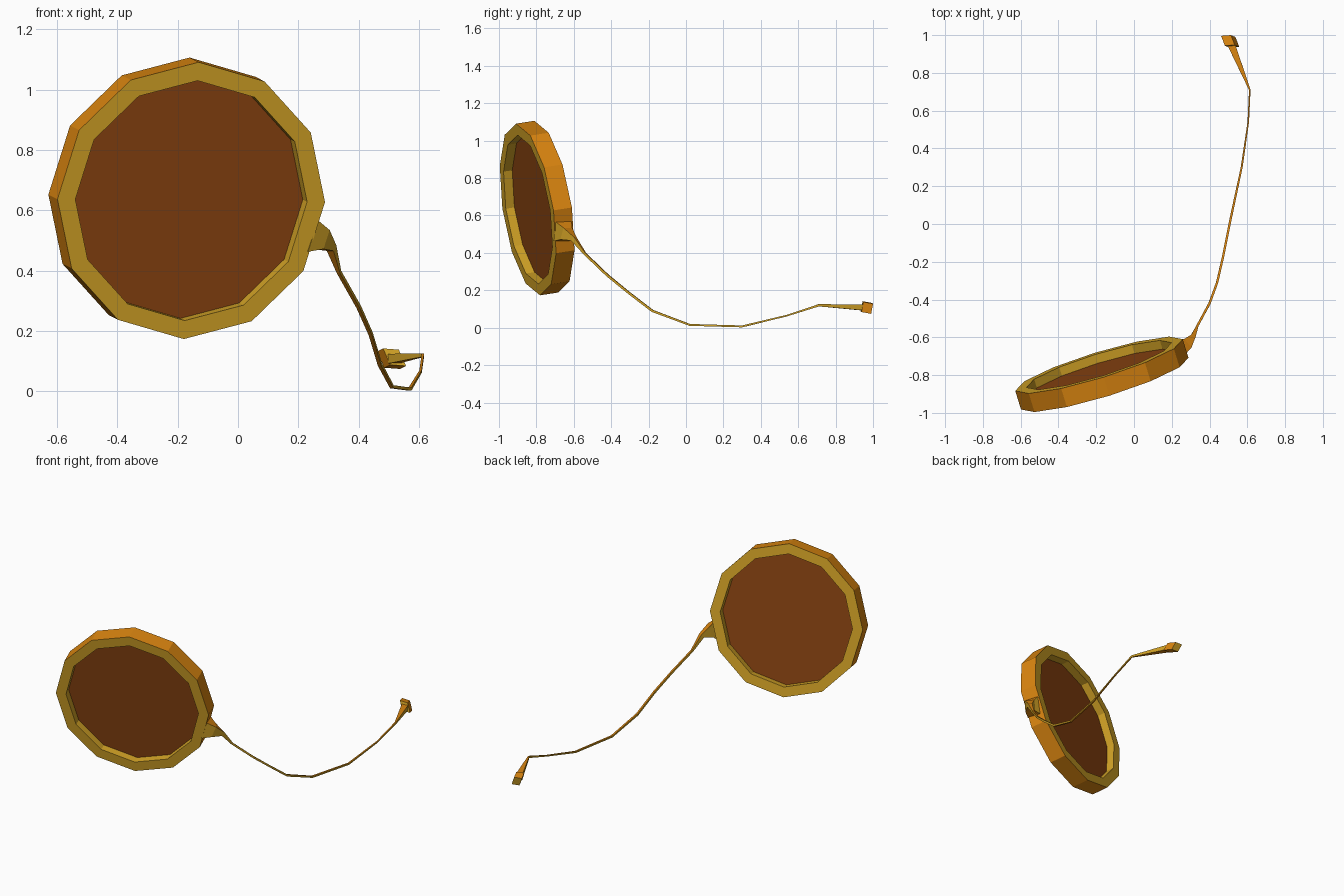
import bpy, bmesh, math
from mathutils import Vector, Matrix

if "Cube" in bpy.data.objects:
    bpy.data.objects.remove(bpy.data.objects["Cube"])


def material(name, rgb):
    m = bpy.data.materials.new(name)
    m.diffuse_color = (*rgb, 1)
    m.use_nodes = True
    m.node_tree.nodes["Principled BSDF"].inputs["Base Color"].default_value = m.diffuse_color
    return m


GOLD = material("gold", (0.64, 0.36, 0.019))
ORANGE = material("orange", (0.70, 0.235, 0.005))
BROWN = material("brown glass", (0.25, 0.056, 0.0055))


def finish(name, bm, mats):
    bmesh.ops.recalc_face_normals(bm, faces=bm.faces)
    mesh = bpy.data.meshes.new(name)
    bm.to_mesh(mesh)
    bm.free()
    for m in mats:
        mesh.materials.append(m)
    ob = bpy.data.objects.new(name, mesh)
    bpy.context.collection.objects.link(ob)
    return ob


def bridge(bm, a, b, mats):
    """Quads between two closed loops; mats cycles over the sides."""
    n = len(a)
    for i in range(n):
        j = (i + 1) % n
        f = bm.faces.new((a[i], a[j], b[j], b[i]))
        f.material_index = mats[i % len(mats)]


# Tilted frame of the eyepiece: local z is the front direction
normal = Vector((0.29, -0.945, -0.148)).normalized()
up = Vector((0.053, -0.138, 0.989))
up = (up - normal * up.dot(normal)).normalized()
side = up.cross(normal)
frame = Matrix((side, up, normal)).transposed().to_4x4()
frame.translation = (-0.155, -0.845, 0.632)

SIDES, DEPTH, R_OUT, R_IN = 12, 0.104, 0.464, 0.402


def circle(bm, r, z):
    return [bm.verts.new(frame @ Vector((r * math.cos(a), r * math.sin(a), z)))
            for a in (2 * math.pi * i / SIDES for i in range(SIDES))]


# Rim: rectangular section, orange outside, gold elsewhere
bm = bmesh.new()
loops = [circle(bm, r, z) for r, z in
         ((R_OUT, -DEPTH), (R_OUT, 0), (R_IN, 0), (R_IN, -DEPTH))]
for k in range(4):
    bridge(bm, loops[k], loops[(k + 1) % 4], [1 if k == 0 else 0])
finish("rim", bm, [GOLD, ORANGE])

# Lens: thin disc halfway through the rim
bm = bmesh.new()
a, b = circle(bm, R_IN + 0.003, -0.049), circle(bm, R_IN + 0.003, -0.055)
bm.faces.new(a)
bm.faces.new(b)
bridge(bm, a, b, [0])
finish("lens", bm, [BROWN])

# Cord: x, y, z, half width, half height; flares at the rim and at the end
path = [
    (0.235, -0.660, 0.515, 0.045, 0.055),
    (0.275, -0.640, 0.503, 0.030, 0.034),
    (0.310, -0.600, 0.475, 0.013, 0.013),
    (0.335, -0.540, 0.395, 0.006, 0.006),
    (0.400, -0.420, 0.280, 0.006, 0.006),
    (0.440, -0.310, 0.190, 0.006, 0.006),
    (0.470, -0.180, 0.090, 0.006, 0.006),
    (0.510, 0.020, 0.015, 0.006, 0.005),
    (0.570, 0.300, 0.007, 0.005, 0.005),
    (0.605, 0.540, 0.065, 0.004, 0.004),
    (0.613, 0.710, 0.120, 0.004, 0.006),
    (0.515, 0.950, 0.108, 0.020, 0.016),
]
bm = bmesh.new()
points = [Vector(p[:3]) for p in path]
rings = []
for i, p in enumerate(path):
    d = points[min(i + 1, len(path) - 1)] - points[max(i - 1, 0)]
    if i == 0:
        d = Vector((0.9, 0.28, -0.3))
    d.normalize()
    w = d.cross(Vector((0, 0, 1))).normalized()
    v = w.cross(d)
    rings.append([bm.verts.new(points[i] + w * p[3] * sw + v * p[4] * sv)
                  for sw, sv in ((1, 1), (-1, 1), (-1, -1), (1, -1))])
for r0, r1 in zip(rings, rings[1:]):
    bridge(bm, r0, r1, [1, 0])      # orange above and below, gold at the sides
bm.faces.new(rings[0])
bm.faces.new(rings[-1])
finish("cord", bm, [GOLD, ORANGE])

# End clip: slanted block, gold front and back, orange around
bm = bmesh.new()
c = Vector((0.509, 0.967, 0.108))
ax = Vector((0.026, 0.002, -0.002))
ay = Vector((-0.010, 0.026, -0.005))
az = Vector((-0.012, 0.005, 0.027))
loops = [[bm.verts.new(c + ay * t + ax * p + az * q)
          for p, q in ((1, 1), (-1, 1), (-1, -1), (1, -1))] for t in (-1, 1)]
bridge(bm, loops[0], loops[1], [1])
for loop in loops:
    bm.faces.new(loop)
finish("end_clip", bm, [GOLD, ORANGE])
